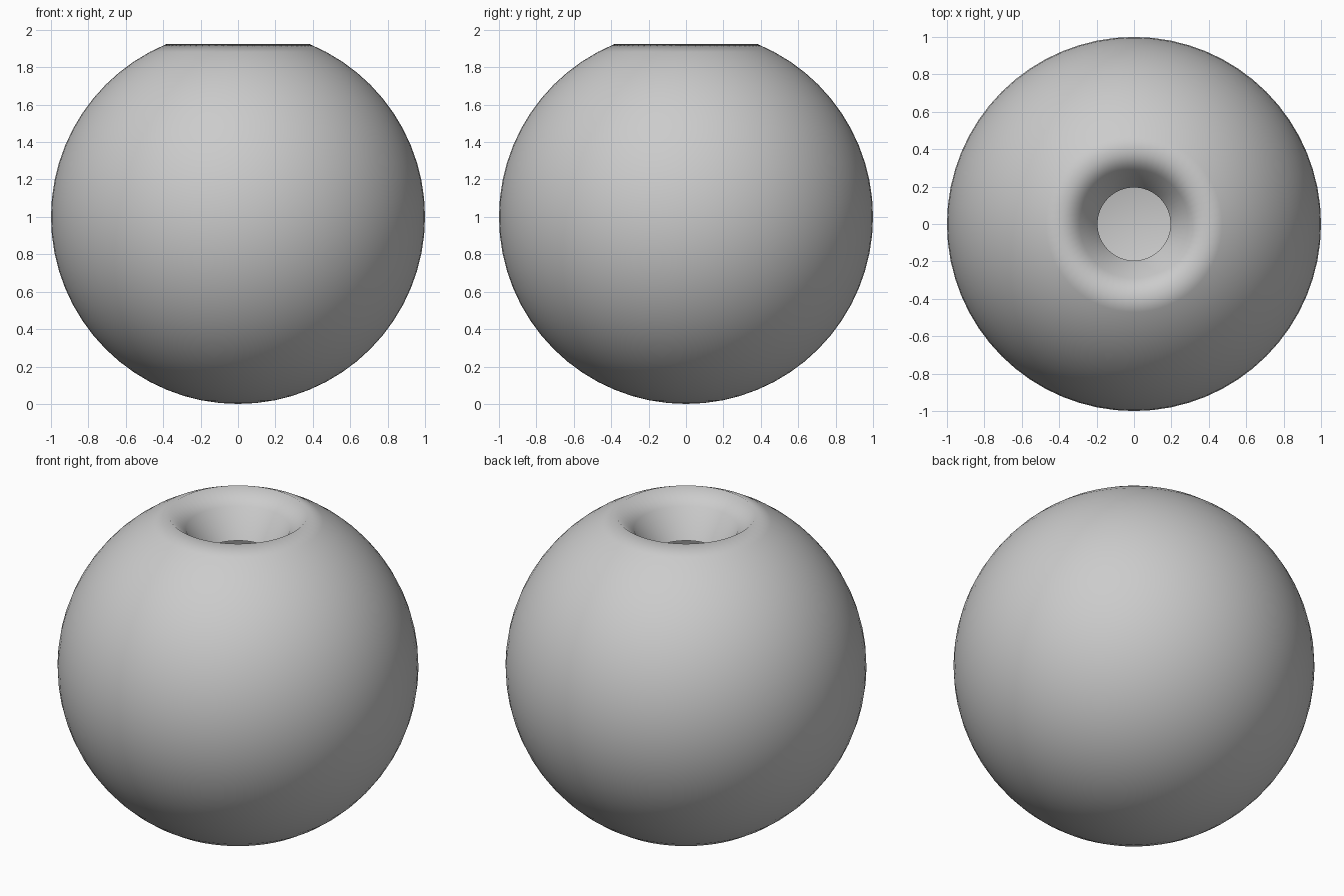
import bpy, bmesh

if "Cube" in bpy.data.objects:
    bpy.data.objects.remove(bpy.data.objects["Cube"])

# Round vessel: sphere with its top cap removed and the rim folded down inside
bm = bmesh.new()
bmesh.ops.create_uvsphere(bm, u_segments=64, v_segments=32, radius=1)
cap = [v for v in bm.verts if v.co.z > 0.985]
bmesh.ops.delete(bm, geom=cap, context='VERTS')
for v in bm.verts:
    r = v.co.xy.length
    if v.co.z > 0.93:
        t = (0.3827 - r) / (0.3827 - 0.195)
        v.co.z = 0.9239 - 0.09 * t - 0.16 * t * t
for v in bm.verts:
    v.co.z += 1
me = bpy.data.meshes.new("round_vessel")
bm.to_mesh(me)
bm.free()
for p in me.polygons:
    p.use_smooth = True
ob = bpy.data.objects.new("round_vessel", me)
bpy.context.collection.objects.link(ob)
